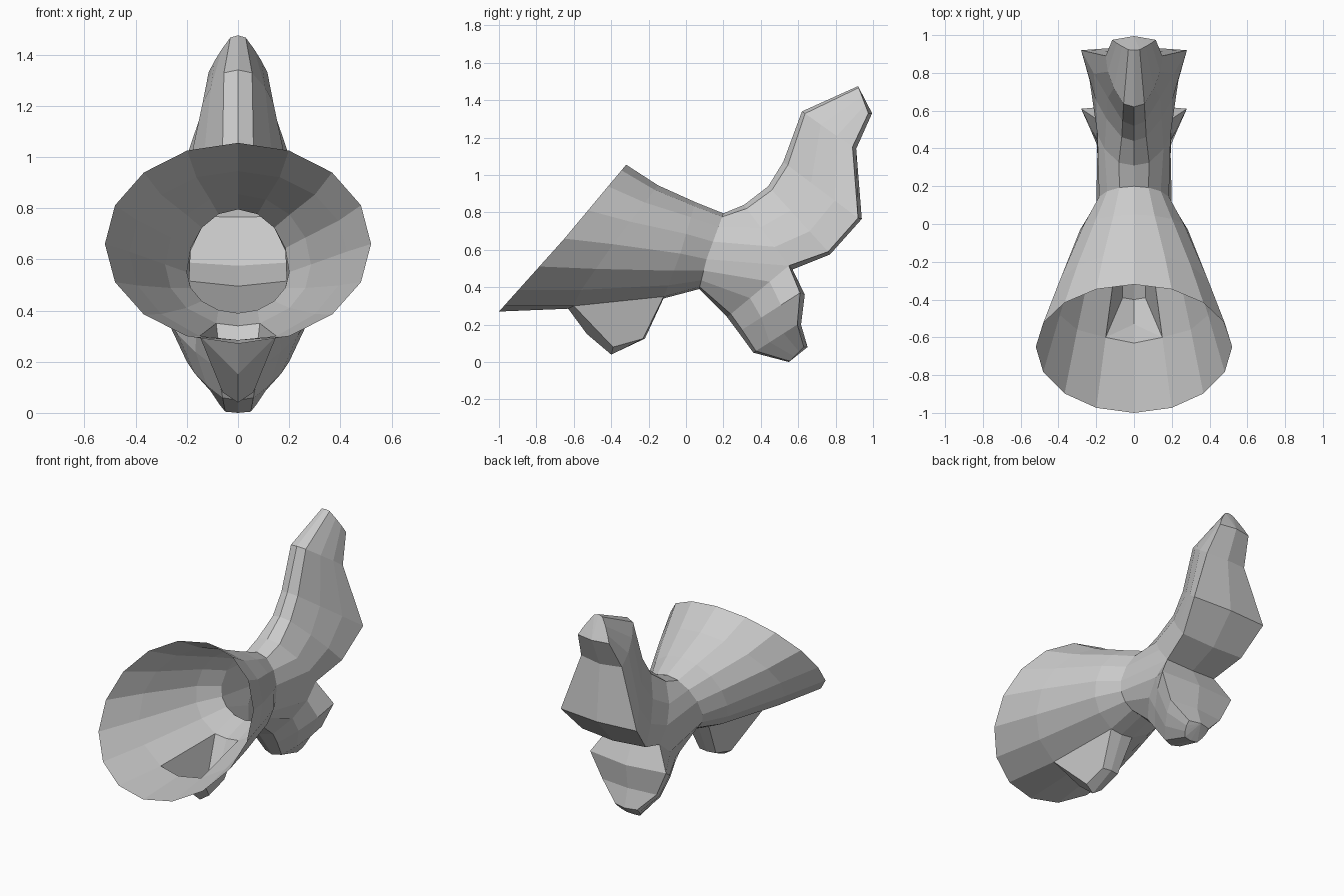
import bpy, bmesh
from math import sin, cos, radians
from mathutils import Vector as V

if "Cube" in bpy.data.objects:
    bpy.data.objects.remove(bpy.data.objects["Cube"])


def make_half(name, faces):
    """Build the right half from polygons, weld, and mirror it across x."""
    bm = bmesh.new()
    for pts in faces:
        keep = []
        for p in pts:
            if all((V(p) - q).length > 1e-4 for q in keep):
                keep.append(V(p))
        if len(keep) > 2:
            bm.faces.new([bm.verts.new(p) for p in keep])
    bmesh.ops.remove_doubles(bm, verts=bm.verts, dist=1e-4)
    bmesh.ops.recalc_face_normals(bm, faces=bm.faces)
    me = bpy.data.meshes.new(name)
    bm.to_mesh(me)
    bm.free()
    ob = bpy.data.objects.new(name, me)
    bpy.context.collection.objects.link(ob)
    mod = ob.modifiers.new("Mirror", 'MIRROR')
    mod.use_axis = (True, False, False)
    mod.merge_threshold = 0.0005


def strips(rows, skip=()):
    """Quads between consecutive rows of points."""
    return [(a[i], a[i + 1], b[i + 1], b[i])
            for r, (a, b) in enumerate(zip(rows, rows[1:]))
            for i in range(len(a) - 1) if (r, i) not in skip]


def half_ring(top, side, bottom, w):
    """Nine points of a bent half ring, from top to bottom; inputs are (y, z)."""
    top, side, bottom = V((0, *top)), V((w, *side)), V((0, *bottom))
    pts = []
    for i in range(9):
        a = radians(22.5 * i)
        end = top if i <= 4 else bottom
        p = side + (end - side) * abs(cos(a))
        p.x = w * sin(a)
        pts.append(p)
    return pts


def section(front, wf, back, wb, bulge, drop):
    """Half section: centre of front, its edge, two side points, back edge."""
    c, b = V((0, *front)), V((wb, *back))
    e = c.lerp(V((0, *back)), drop)
    e.x = wf
    pts = [c, e]
    for t in (0.33, 0.67):
        p = e.lerp(b, t)
        p.x += bulge
        pts.append(p)
    return pts + [b]


def limb(name, start, stations, bulge):
    """Loft a limb from the neck, with a slightly ridged back and a closed tip."""
    rows = [start] + [section(f, wf, b, wb, k, 0.06)
                      for (f, wf, b, wb, _), k in zip(stations, bulge)]
    faces = strips(rows)
    ridge = [V((0, *s[4])) for s in stations]
    edge = [r[-1] for r in rows[1:]]
    faces += strips([[e, r] for e, r in zip(edge, ridge)])
    tip = rows[-1]
    faces += [(ridge[-1], tip[i], tip[i + 1]) for i in range(4)]
    make_half(name, faces)


# Open flared bell with a hole in its underside
rings = [half_ring((-.32, 1.055), (-.65, .66), (-1, .27), .52),
         half_ring((-.15, .945), (-.39, .63), (-.63, .285), .425),
         half_ring((.05, .855), (-.03, .58), (-.12, .34), .285),
         half_ring((.2, .795), (.11, .55), (.07, .39), .2)]
rings[1][7] = V((.15, -.6, .30))
rings[2][7] = V((.085, -.12, .35))
make_half("bell", strips(rings, skip={(1, 7)}))

# Hollow foot hanging from the hole
fc, fe, be, bc = rings[1][8], rings[1][7], rings[2][7], rings[2][8]
low_front, low_back = V((.06, -.39, .08)), V((.06, -.23, .125))
toe, sole, heel = V((0, -.53, .15)), V((0, -.4, .04)), V((0, -.22, .125))
make_half("front_foot", [(fe, low_front, low_back, be),
                         (fc, toe, fe), (toe, sole, low_front, fe),
                         (sole, heel, low_back, low_front),
                         (heel, bc, be, low_back)])

# Upright tail: front (y, z), front width, back edge, back width, back ridge
limb("upper_tail", rings[3][:5], [
    ((.31, .84), .08, (.55, .515), .19, (.57, .495)),
    ((.44, .94), .065, (.76, .59), .235, (.77, .575)),
    ((.52, 1.07), .06, (.92, .77), .28, (.94, .765)),
    ((.62, 1.34), .055, (.89, 1.15), .15, (.91, 1.14)),
    ((.92, 1.475), .03, (.975, 1.33), .115, (.995, 1.33)),
], (.04, .025, .005, .02, .005))

# Lower fin below the tail
limb("lower_fin", rings[3][:3:-1], [
    ((.22, .24), .09, (.55, .515), .19, (.57, .495)),
    ((.28, .16), .08, (.61, .37), .28, (.635, .36)),
    ((.36, .05), .06, (.595, .2), .2, (.615, .2)),
    ((.55, .0), .05, (.63, .08), .08, (.65, .08)),
], (.04, .02, .015, .01))
